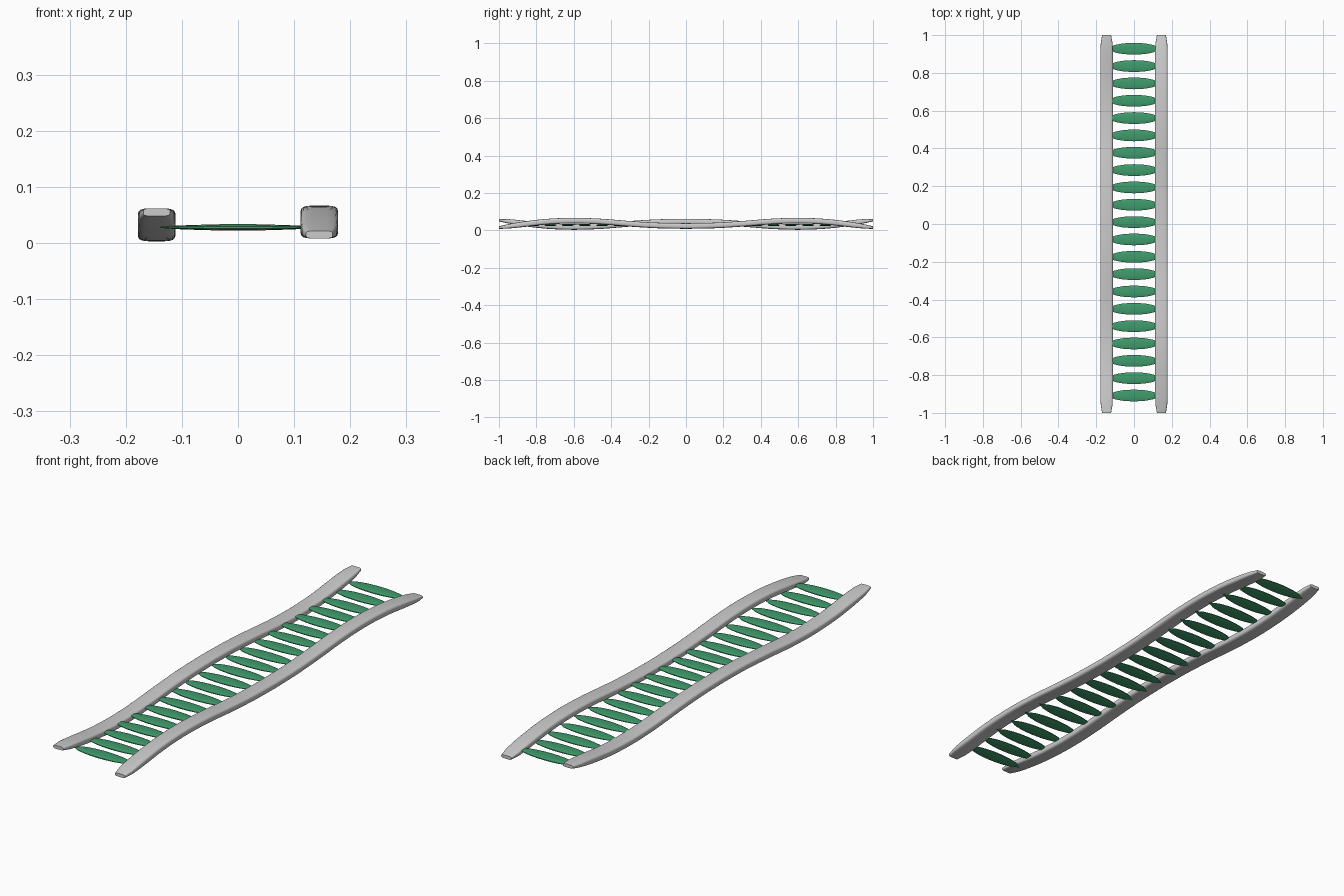
import bpy, bmesh, math

if "Cube" in bpy.data.objects:
    bpy.data.objects.remove(bpy.data.objects["Cube"])

green = bpy.data.materials.new("green")
green.diffuse_color = (0.05, 0.33, 0.15, 1)
green.use_nodes = True
green.node_tree.nodes["Principled BSDF"].inputs["Base Color"].default_value = green.diffuse_color


def interp(pts, t):
    """Smooth Catmull-Rom lookup through (t, value...) rows."""
    i = max(k for k in range(len(pts) - 1) if pts[k][0] <= t + 1e-9)
    a, b = pts[i], pts[i + 1]
    p, n = pts[max(i - 1, 0)], pts[min(i + 2, len(pts) - 1)]
    h = b[0] - a[0]
    u = (t - a[0]) / h
    out = []
    for k in range(1, len(a)):
        ma = (b[k] - p[k]) / (b[0] - p[0]) * h
        mb = (n[k] - a[k]) / (n[0] - a[0]) * h
        out.append((2*u**3 - 3*u*u + 1) * a[k] + (u**3 - 2*u*u + u) * ma
                   + (3*u*u - 2*u**3) * b[k] + (u**3 - u*u) * mb)
    return out


def loft(name, rings, mat=None):
    bm = bmesh.new()
    loops = [[bm.verts.new(p) for p in r] for r in rings]
    n = len(loops[0])
    for a, b in zip(loops, loops[1:]):
        for i in range(n):
            j = (i + 1) % n
            bm.faces.new((a[i], a[j], b[j], b[i]))
    bm.faces.new(loops[0])
    bm.faces.new(loops[-1])
    bmesh.ops.recalc_face_normals(bm, faces=bm.faces)
    me = bpy.data.meshes.new(name)
    bm.to_mesh(me)
    bm.free()
    ob = bpy.data.objects.new(name, me)
    bpy.context.collection.objects.link(ob)
    if mat:
        me.materials.append(mat)
    bpy.ops.object.select_all(action='DESELECT')
    ob.select_set(True)
    bpy.context.view_layer.objects.active = ob
    bpy.ops.object.shade_smooth_by_angle(angle=math.radians(40))
    return ob


def section(ru, rv, n, power):
    """Super-ellipse outline."""
    pts = []
    for k in range(n):
        a = 2 * math.pi * (k + 0.5) / n
        c, s = math.cos(a), math.sin(a)
        pts.append((ru * math.copysign(abs(c)**power, c),
                    rv * math.copysign(abs(s)**power, s)))
    return pts


# Wavy side rails: |y|, height offset, half width, half thickness
rail = [(0, -.012, .0335, .015), (.15, -.009, .0335, .015),
        (.3, 0, .0335, .015), (.45, .012, .0335, .015),
        (.6, .017, .0335, .015), (.75, .011, .0335, .015),
        (.88, -.004, .0335, .0145), (.96, -.015, .031, .011),
        (1, -.020, .024, .007)]
steps = 25
for name, side in (("right_rail", 1), ("left_rail", -1)):
    rings = []
    for i in range(-steps, steps + 1):
        y = i / steps
        dz, w, t = interp(rail, abs(y))
        rings.append([(side * .145 + u, y, .035 + side * dz + v)
                      for u, v in section(w, t, 20, .5)])
    loft(name, rings)

# Flattened spindle rungs: |x|, half depth, half thickness
rung = [(0, .032, .006), (.03, .031, .0058), (.06, .0285, .005),
        (.085, .024, .0042), (.105, .019, .0034), (.117, .012, .0026),
        (.138, .002, .001)]
half = [r[0] for r in rung]
xs = [-x for x in half[:0:-1]] + half
for k in range(21):
    y0 = .01 + .0918 * (k - 10)
    rings = []
    for x in xs:
        d, t = interp(rung, abs(x))[:2] if abs(x) < .138 else rung[-1][1:]
        rings.append([(x, y0 + u, .028 + v) for u, v in section(d, t, 12, .85)])
    loft(f"rung_{k + 1}", rings, green)
